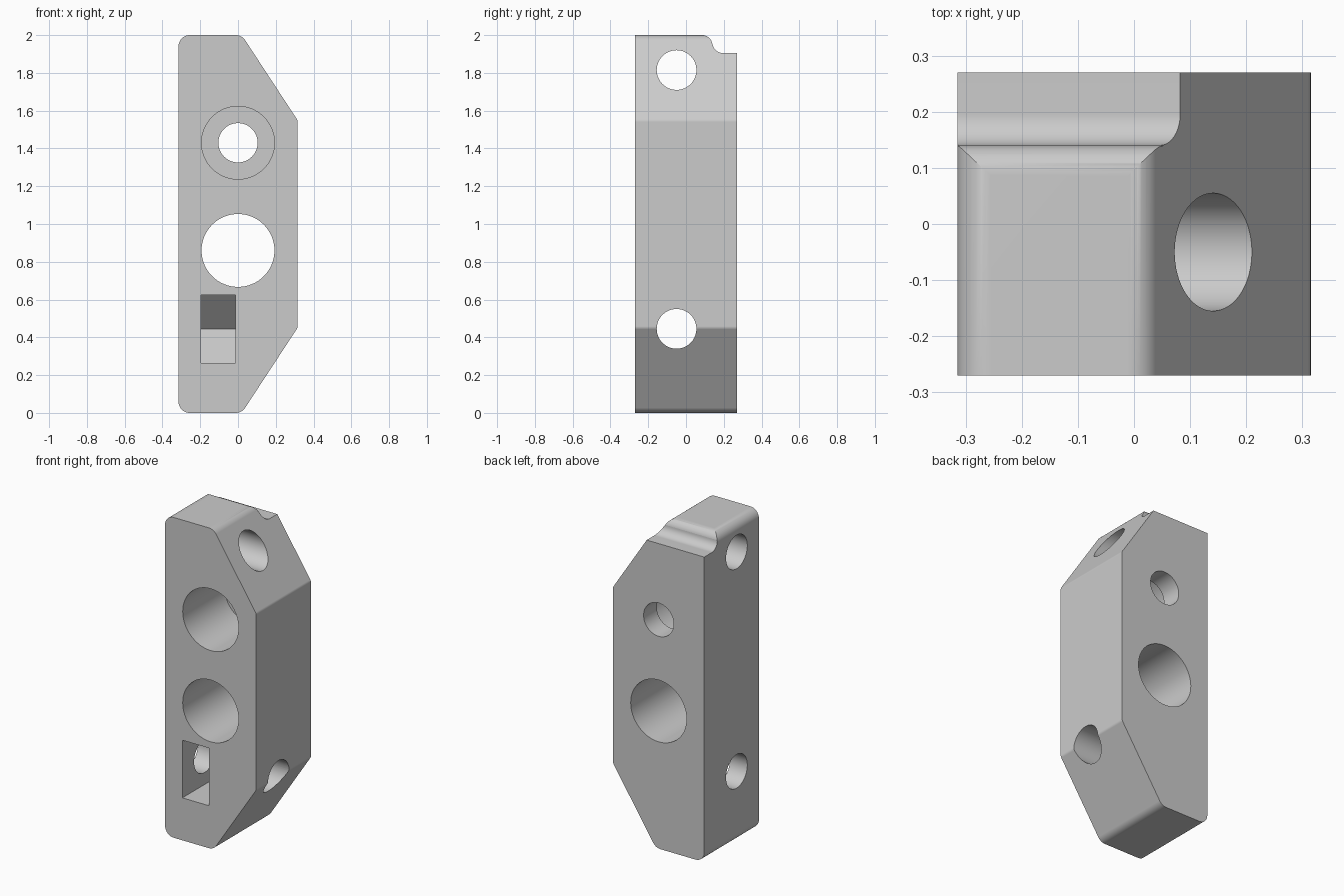
import bpy, bmesh
from math import tan, sin, cos, pi, radians
from mathutils import Vector

cube = bpy.data.objects.get("Cube")
if cube:
    bpy.data.objects.remove(cube, do_unlink=True)

grey = bpy.data.materials.new("light grey")
grey.use_nodes = True
colour = (0.6, 0.6, 0.6, 1)
grey.diffuse_color = colour
grey.node_tree.nodes["Principled BSDF"].inputs["Base Color"].default_value = colour


def rounded(corners, steps=10):
    """Replace each (a, b, radius) corner by a tangent arc."""
    out = []
    n = len(corners)
    for i, (a, b, r) in enumerate(corners):
        p = Vector((a, b))
        if r == 0:
            out.append(p)
            continue
        u = (Vector(corners[i - 1][:2]) - p).normalized()
        v = (Vector(corners[(i + 1) % n][:2]) - p).normalized()
        half = u.angle(v) / 2
        centre = p + (u + v).normalized() * r / sin(half)
        start = p + u * r / tan(half) - centre
        end = p + v * r / tan(half) - centre
        sweep = start.angle_signed(end)
        for k in range(steps + 1):
            t = -sweep * k / steps
            out.append(centre + Vector((start.x * cos(t) - start.y * sin(t),
                                        start.x * sin(t) + start.y * cos(t))))
    return out


def circle(a, b, r, sides=64):
    return [Vector((a + r * cos(2 * pi * k / sides), b + r * sin(2 * pi * k / sides)))
            for k in range(sides)]


def prism(name, points, axis, lo, hi):
    """Extrude a profile: (x, z) along y, or (y, z) along x."""
    place = (lambda p, d: (p.x, d, p.y)) if axis == "y" else (lambda p, d: (d, p.x, p.y))
    bm = bmesh.new()
    ends = [[bm.verts.new(place(p, d)) for p in points] for d in (lo, hi)]
    for ring in ends:
        bm.faces.new(ring)
    n = len(points)
    for i in range(n):
        j = (i + 1) % n
        bm.faces.new((ends[0][i], ends[0][j], ends[1][j], ends[1][i]))
    bmesh.ops.recalc_face_normals(bm, faces=bm.faces)
    mesh = bpy.data.meshes.new(name)
    bm.to_mesh(mesh)
    bm.free()
    mesh.materials.append(grey)
    obj = bpy.data.objects.new(name, mesh)
    bpy.context.collection.objects.link(obj)
    return obj


W, D = 0.315, 0.27

# Chamfered block with rounded edges
body = prism("mounting_block", rounded([
    (-W, 0, 0.06), (0.02, 0, 0.06), (W, 0.45, 0.03),
    (W, 1.55, 0.03), (0.02, 2, 0.06), (-W, 2, 0.06)]), "y", -D, D)

cutters = [
    # Curved step along the top rear edge
    prism("step_cutter", [Vector((0.05, 2.1)), Vector((0.05, 2.0001))] + rounded([
        (0.05, 2.0001, 0), (0.14, 2.0, 0.055), (0.14, 1.905, 0.055),
        (0.4, 1.905, 0), (0.4, 2.1, 0)])[1:], "x", -0.5, 0.5),
    # Front to back bores, the upper one counterbored
    prism("lower_bore_cutter", circle(0, 0.86, 0.193), "y", -0.5, 0.5),
    prism("upper_bore_cutter", circle(0, 1.43, 0.104), "y", -0.5, 0.5),
    prism("counterbore_cutter", circle(0, 1.43, 0.193), "y", -0.5, 0.14),
    # Pocket with a wedge shaped end
    prism("pocket_cutter", [Vector(p) for p in (
        (-0.5, 0.265), (0.055, 0.265), (0.235, 0.445), (0.055, 0.625), (-0.5, 0.625))],
        "x", -0.195, -0.012),
]
# Cross holes from side to side
for label, z in (("upper", 1.815), ("lower", 0.445)):
    cutters.append(prism(label + "_cross_hole_cutter", circle(-0.05, z, 0.105), "x", -0.5, 0.5))

bpy.context.view_layer.objects.active = body
body.select_set(True)
for cutter in cutters:
    mod = body.modifiers.new(cutter.name, "BOOLEAN")
    mod.operation = "DIFFERENCE"
    mod.solver = "EXACT"
    mod.object = cutter
    bpy.ops.object.modifier_apply(modifier=mod.name)
    bpy.data.objects.remove(cutter, do_unlink=True)

bpy.ops.object.select_all(action="DESELECT")
body.select_set(True)
bpy.ops.object.shade_smooth_by_angle(angle=radians(30))
normals = body.modifiers.new("Even shading", "WEIGHTED_NORMAL")
normals.keep_sharp = True
